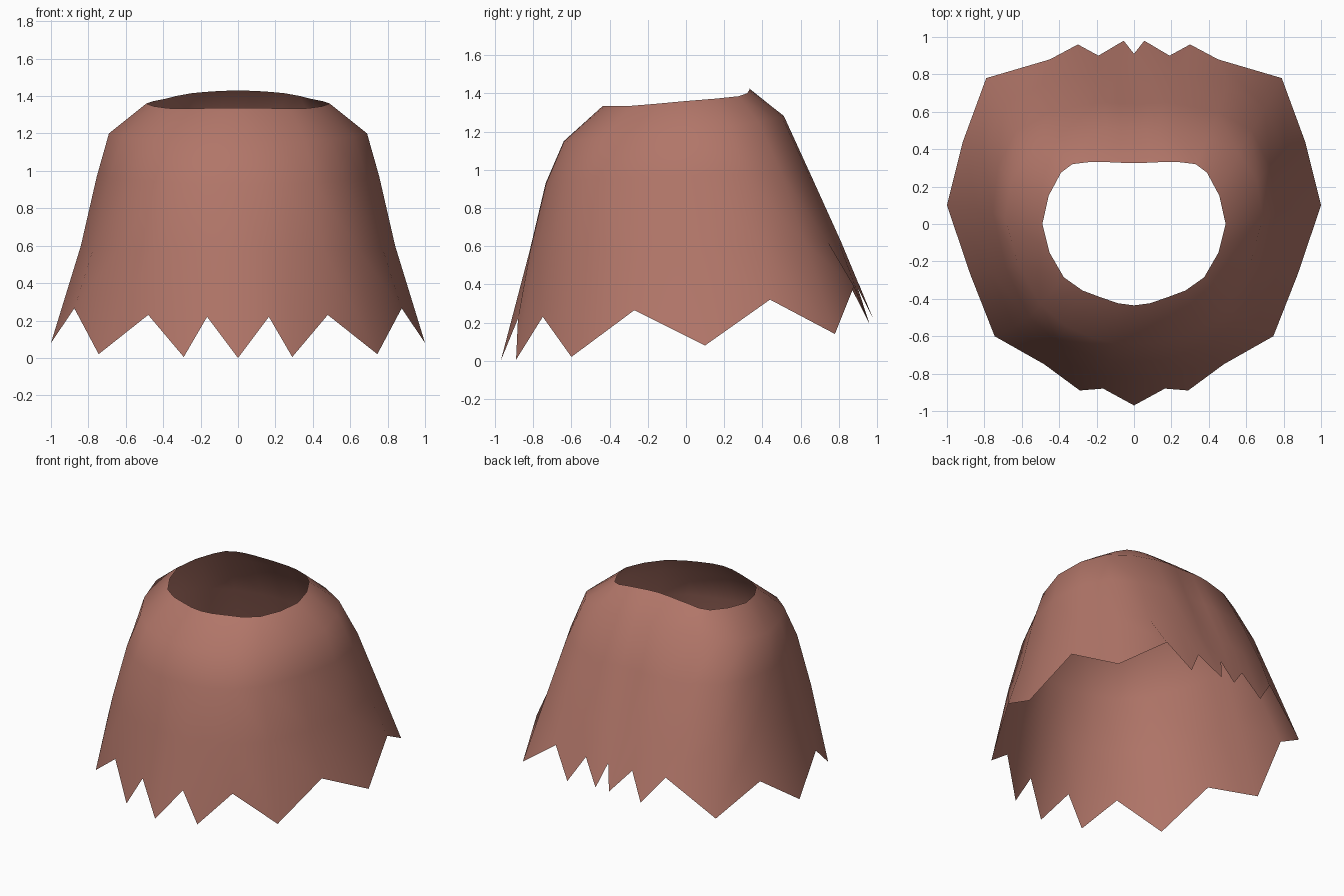
import bpy
import bmesh
from mathutils import Vector

if "Cube" in bpy.data.objects:
    bpy.data.objects.remove(bpy.data.objects["Cube"])

# Hem zigzag, right half from front centre to back centre
HEM = [(0, -.97, 0), (.165, -.88, .22), (.29, -.89, .005), (.48, -.75, .23),
       (.745, -.60, .02), (.875, -.27, .265), (1.0, .10, .08), (.915, .44, .32),
       (.79, .78, .14), (.45, .88, .39), (.30, .96, .195), (.19, .90, .38),
       (.055, .98, .22), (0, .91, .39)]

# Cross-sections above the hem, given at a few key columns of the half
KEYS = [0, 2, 4, 6, 8, 10, 13]
NECK = [(0, -.435, 1.335), (.17, -.395, 1.335), (.375, -.285, 1.335), (.49, 0, 1.36),
        (.39, .275, 1.385), (.25, .33, 1.415), (0, .325, 1.43)]
SHOULDER = [(0, -.64, 1.15), (.22, -.61, 1.15), (.50, -.43, 1.17), (.69, .03, 1.20),
            (.56, .38, 1.25), (.22, .50, 1.28), (0, .51, 1.28)]
CHEST = [(0, -.735, .93), (.25, -.70, .93), (.56, -.50, .95), (.755, .06, .97),
         (.63, .50, .98), (.25, .64, .98), (0, .64, .98)]
WAIST = [(0, -.82, .57), (.27, -.78, .57), (.64, -.55, .58), (.84, .08, .60),
         (.70, .62, .62), (.28, .80, .62), (0, .80, .62)]


def flip(p):
    return Vector((-p[0], p[1], p[2]))


def resample(ring):
    """Smooth curve through the key points, one point per hem column."""
    p = [flip(ring[1])] + [Vector(q) for q in ring] + [flip(ring[-2])]
    out = []
    for i in range(len(KEYS) - 1):
        a, b, c, d = p[i:i + 4]
        n = KEYS[i + 1] - KEYS[i]
        for k in range(n):
            t = k / n
            out.append(.5 * (2 * b + (c - a) * t + (2 * a - 5 * b + 4 * c - d) * t ** 2
                             + (3 * b - a - 3 * c + d) * t ** 3))
    return out + [p[-2]]


# Cape shell: half surface lofted through the rings, then mirrored
rings = [resample(r) for r in (NECK, SHOULDER, CHEST, WAIST)] + [HEM]
bm = bmesh.new()
rows = [[bm.verts.new(p) for p in r] for r in rings]
for hi, lo in zip(rows, rows[1:]):
    for i in range(len(HEM) - 1):
        bm.faces.new((hi[i], lo[i], lo[i + 1], hi[i + 1]))
for f in bm.faces:
    f.smooth = True
mesh = bpy.data.meshes.new("cape")
bm.to_mesh(mesh)
bm.free()

cape = bpy.data.objects.new("cape", mesh)
bpy.context.collection.objects.link(cape)
mirror = cape.modifiers.new("mirror", 'MIRROR')
mirror.use_clip = True
mirror.merge_threshold = .001

# Dusty red cloth
cloth = bpy.data.materials.new("cloth")
cloth.diffuse_color = (.44, .18, .14, 1)
cloth.use_nodes = True
cloth.node_tree.nodes["Principled BSDF"].inputs["Base Color"].default_value = cloth.diffuse_color
mesh.materials.append(cloth)
